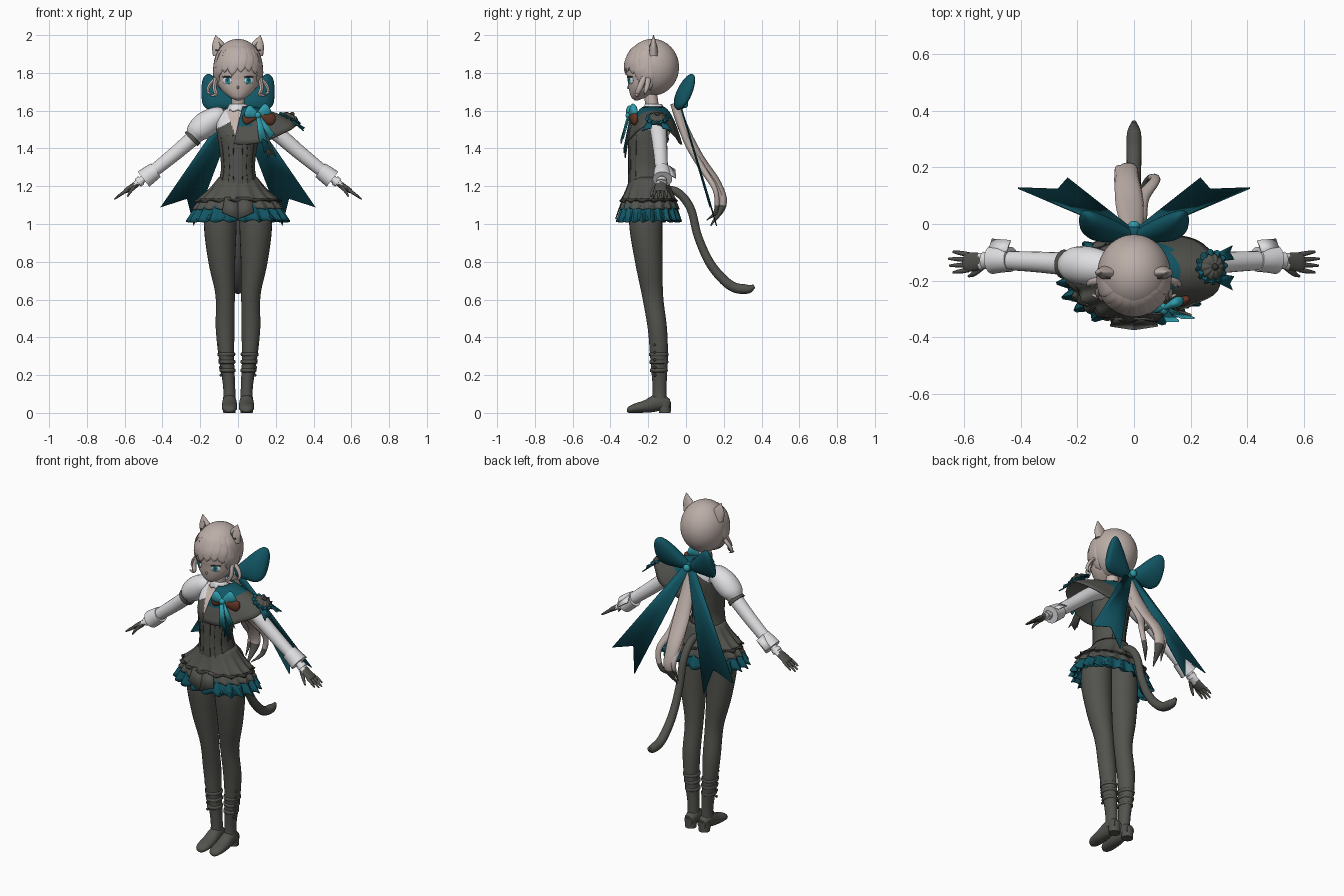
import bpy, bmesh, math
from mathutils import Vector, Matrix

if "Cube" in bpy.data.objects:
    bpy.data.objects.remove(bpy.data.objects["Cube"], do_unlink=True)

X, Y, Z = Vector((1, 0, 0)), Vector((0, 1, 0)), Vector((0, 0, 1))
SIDES = (("right", -1), ("left", 1))
made = []


def material(name, r, g, b):
    mat = bpy.data.materials.new(name)
    mat.use_nodes = True
    mat.diffuse_color = (r, g, b, 1)
    shader = next(n for n in mat.node_tree.nodes if n.type == "BSDF_PRINCIPLED")
    shader.inputs["Base Color"].default_value = (r, g, b, 1)
    shader.inputs["Roughness"].default_value = 0.8
    return mat


CHARCOAL = material("charcoal cloth", .085, .085, .075)
SEAM = material("dark seam", .04, .04, .036)
HAIR = material("ash hair", .50, .42, .39)
SKIN = material("pale skin", .56, .46, .42)
WHITE = material("white cloth", .74, .74, .76)
TEAL = material("deep teal", .006, .095, .13)
CYAN = material("bright teal", .03, .34, .42)
BROWN = material("brown ribbon", .13, .04, .02)


def finish(name, bm, mats, rule=None):
    """Turn a bmesh into an object; rule(centre) picks the material slot."""
    bmesh.ops.recalc_face_normals(bm, faces=bm.faces)
    mesh = bpy.data.meshes.new(name)
    for mat in mats if isinstance(mats, tuple) else (mats,):
        mesh.materials.append(mat)
    if rule:
        for f in bm.faces:
            f.material_index = int(rule(f.calc_center_median()))
    bm.to_mesh(mesh)
    bm.free()
    obj = bpy.data.objects.new(name, mesh)
    bpy.context.collection.objects.link(obj)
    made.append(obj)
    return obj


def spline(pts, sub):
    """Catmull-Rom through points of any dimension."""
    p = [Vector(q) for q in pts]
    p = [p[0] * 2 - p[1]] + p + [p[-1] * 2 - p[-2]]
    out = []
    for a, b, c, d in zip(p, p[1:], p[2:], p[3:]):
        for t in (i / sub for i in range(sub)):
            out.append((b * 2 + (c - a) * t + (a * 2 - b * 5 + c * 4 - d) * t * t
                        + (b * 3 - a - c * 3 + d) * t ** 3) / 2)
    return out + [p[-2]]


def sweep(name, pts, mats, side=X, axis=None, n=20, sub=4, rule=None):
    """Elliptical tube through (x, y, z, half width along side, half depth)."""
    path = spline(pts, sub)
    bm, rings = bmesh.new(), []
    for i, q in enumerate(path):
        ahead, behind = path[min(i + 1, len(path) - 1)], path[max(i - 1, 0)]
        t = axis or (Vector(ahead[:3]) - Vector(behind[:3])).normalized()
        u = (side - t * side.dot(t)).normalized()
        v = t.cross(u)
        a, b = max(q[3], .001), max(q[4], .001)
        turn = [math.tau * k / n for k in range(n)]
        rings.append([bm.verts.new(Vector(q[:3]) + u * a * math.cos(w) + v * b * math.sin(w)) for w in turn])
    for r, s in zip(rings, rings[1:]):
        for k in range(n):
            bm.faces.new((r[k], r[(k + 1) % n], s[(k + 1) % n], s[k]))
    bm.faces.new(rings[0])
    bm.faces.new(rings[-1])
    return finish(name, bm, mats, rule)


def ball(name, loc, size, mat, spin=0):
    bm = bmesh.new()
    bmesh.ops.create_uvsphere(bm, u_segments=24, v_segments=16, radius=1)
    bm.transform(Matrix.Translation(loc) @ Matrix.Rotation(spin, 4, "Z") @ Matrix.Diagonal((*size, 1)))
    return finish(name, bm, mat)


def plate(name, pts, mat):
    bm = bmesh.new()
    bm.faces.new([bm.verts.new(p) for p in pts])
    obj = finish(name, bm, mat)
    obj.modifiers.new("thickness", "SOLIDIFY").thickness = .006


def frill(name, levels, mat, centre, waves, amp, tilt=None):
    """Pleated ring whose waves deepen to the hem; levels are (z, rx, ry)."""
    bm, n, rings = bmesh.new(), waves * 6, []
    for i, (z, rx, ry) in enumerate(spline(levels, 3)):
        depth = amp * i / (len(levels) * 3 - 3)
        ring = []
        for k in range(n):
            w = math.tau * k / n
            g = 1 + depth * math.sin(waves * w)
            ring.append(bm.verts.new((rx * g * math.cos(w), ry * g * math.sin(w), z + depth * .08 * math.cos(waves * w))))
        rings.append(ring)
    for r, s in zip(rings, rings[1:]):
        for k in range(n):
            bm.faces.new((r[k], r[(k + 1) % n], s[(k + 1) % n], s[k]))
    bm.transform(Matrix.Translation(centre) @ (tilt or Matrix()))
    obj = finish(name, bm, mat)
    obj.modifiers.new("thickness", "SOLIDIFY").thickness = .005


# Bodice with white shoulders and an open neckline
body = [(0, -.205, 1.13, .13, .10), (0, -.21, 1.22, .104, .097), (0, -.212, 1.3, .09, .094),
        (0, -.207, 1.4, .1, .1), (0, -.203, 1.47, .11, .104), (0, -.185, 1.53, .115, .088),
        (0, -.168, 1.58, .1, .06), (0, -.165, 1.62, .045, .042)]


def body_colour(c):
    if c.y < -.2 and c.z > 1.43 and abs(c.x) < (c.z - 1.43) * .36:
        return 2
    return c.z > 1.56 - .5 * abs(c.x)


sweep("bodice", body, (CHARCOAL, WHITE, SKIN), axis=Z, n=96, sub=14, rule=body_colour)
for deg in (-145, -120, -104, -76, -60, -35, 60, 120):
    w = math.radians(deg)
    sweep("bodice_seam", [(rx * math.cos(w), y + ry * math.sin(w), z, .002, .002)
                          for x, y, z, rx, ry in body[:5]], SEAM, n=6)
sweep("neck", [(0, -.17, 1.56, .036, .036), (0, -.19, 1.7, .035, .035)], SKIN, axis=Z)
frill("collar", [(1.635, .045, .045), (1.6, .06, .058)], WHITE, (0, -.172, 0), 8, .06)

# Layered skirt
frill("petticoat", [(1.15, .17, .125), (1.08, .225, .147), (1.015, .258, .163)], TEAL, (0, -.196, 0), 20, .08)
frill("petticoat_underlayer", [(1.13, .14, .11), (1.07, .2, .135), (1.025, .235, .145)], TEAL, (0, -.196, 0), 16, .09)
frill("lower_skirt", [(1.18, .13, .11), (1.12, .205, .142), (1.08, .232, .155)], CHARCOAL, (0, -.195, 0), 18, .05)
frill("upper_skirt", [(1.25, .1, .098), (1.18, .155, .12), (1.12, .22, .145)], CHARCOAL, (0, -.198, 0), 14, .06)
frill("skirt_trim", [(1.135, .212, .143), (1.124, .224, .149)], SEAM, (0, -.198, 0), 14, .05)
for s in (-1, 1):
    plate("front_skirt_point", [(0, -.33, 1.14), (s * .07, -.33, 1.14), (s * .085, -.357, 1.06), (0, -.37, 1.025)], CHARCOAL)

# Legs, boots and straps
leg = [(.085, -.205, 1.16, .07, .085), (.094, -.213, 1.0, .086, .088), (.086, -.197, .8, .071, .073),
       (.068, -.177, .62, .051, .056), (.068, -.152, .45, .05, .051), (.062, -.143, .3, .041, .047),
       (.047, -.14, .14, .032, .037), (.046, -.14, .04, .034, .038)]
foot = [(-.085, .045, .026, .028), (-.125, .058, .035, .042), (-.17, .05, .039, .045), (-.22, .034, .041, .033),
        (-.27, .025, .039, .025), (-.3, .018, .028, .018), (-.312, .014, .01, .009)]
for label, s in SIDES:
    sweep(label + "_leg", [(s * x, *r) for x, *r in leg], CHARCOAL, axis=Z, n=28, sub=6)
    sweep(label + "_foot", [(s * .045, *r) for r in foot], CHARCOAL, axis=Y)
    sweep(label + "_heel", [(s * .046, -.112, 0, .032, .031), (s * .046, -.115, .06, .034, .036)], CHARCOAL, axis=Z, sub=2)
    for z, r in ((.31, .047), (.27, .045), (.225, .042)):
        sweep(label + "_boot_strap", [(s * (.037 + z * .08), -.144, z + h, r - d, r + .005 - d)
                                      for h, d in ((-.01, .005), (-.006, 0), (.006, 0), (.01, .005))], CHARCOAL, axis=Z, n=24, sub=2)
    for i in range(5):
        ball(label + "_boot_button", (s * (.09 + i * .003), -.165, .2 + i * .04), (.008,) * 3, SEAM)

# Arms, cuffs and gloved hands
for label, s in SIDES:
    sweep(label + "_sleeve", [(s * .09, -.155, 1.555, .05, .045), (s * .2, -.145, 1.485, .043, .042),
                              (s * .33, -.135, 1.375, .037, .038), (s * .47, -.128, 1.262, .033, .033)], WHITE, side=Y)
    sweep(label + "_cuff", [(s * .435, -.125, 1.285, .044, .044), (s * .47, -.125, 1.26, .047, .048),
                            (s * .5, -.125, 1.237, .052, .05)], WHITE, side=Y)
    plate(label + "_cuff_flap", [(s * .435, -.06, 1.285), (s * .5, -.055, 1.24),
                                 (s * .515, -.1, 1.265), (s * .45, -.1, 1.31)], WHITE)
    sweep(label + "_hand", [(s * .5, -.128, 1.24, .02, .02), (s * .545, -.132, 1.208, .03, .016),
                            (s * .59, -.135, 1.178, .034, .013), (s * .6, -.135, 1.17, .028, .009)],
          (CHARCOAL, WHITE), side=Y, sub=6, rule=lambda c: abs(c.x) < .55)
    sweep(label + "_glove_trim", [(s * .512, -.128, 1.232, .026, .026), (s * .53, -.129, 1.218, .031, .026)], WHITE, side=Y)
    for i in range(4):
        off, reach = (i - 1.5) * .018, (.05, .062, .065, .05)[i]
        sweep(label + "_finger", [(s * .585, -.135 + off, 1.18, .009, .009),
                                  (s * (.59 + reach / 2), -.135 + off * 1.2, 1.18 - reach * .38, .008, .008),
                                  (s * (.59 + reach), -.135 + off * 1.35, 1.18 - reach * .75, .004, .004)], CHARCOAL, side=Y, n=10)
    sweep(label + "_thumb", [(s * .535, -.15, 1.205, .012, .01), (s * .565, -.175, 1.178, .01, .009),
                             (s * .585, -.185, 1.145, .004, .004)], CHARCOAL, side=Y, n=10)
sweep("puff_sleeve", [(-.07, -.16, 1.59, .03, .025), (-.1, -.155, 1.575, .055, .05), (-.16, -.148, 1.535, .068, .068),
                      (-.21, -.145, 1.495, .064, .062), (-.235, -.143, 1.465, .046, .046)], WHITE, side=Y)
sweep("puff_band", [(-.232, -.143, 1.463, .048, .048), (-.248, -.142, 1.448, .052, .05)], CHARCOAL, side=Y)

# Shoulder cape over the left arm
bm, grid = bmesh.new(), []
for i in range(11):
    t = i / 10
    row = []
    for j in range(33):
        w = math.radians(-100 + 200 * j / 32)
        fold = 1 + .02 * t * math.sin(w * 9)
        row.append(bm.verts.new((.03 + (.03 + .26 * t) * math.cos(w) * fold,
                                 -.172 + (.055 + .095 * t ** .7) * math.sin(w) * fold,
                                 1.622 - .03 * t - .06 * t * t - .11 * t * math.sin(w) ** 2)))
    grid.append(row)
for r, q in zip(grid, grid[1:]):
    for j in range(32):
        bm.faces.new((r[j], r[j + 1], q[j + 1], q[j]))
cape = finish("shoulder_cape", bm, (CHARCOAL, TEAL), lambda c: (c.x - .03) ** 2 + (c.y + .172) ** 2 * 1.2 < .018)
cape.modifiers.new("thickness", "SOLIDIFY").thickness = .008

# Rosette on the cape with ribbon tails
tilt = Matrix.Rotation(math.radians(28), 4, "Y")
rose = Vector((.275, -.152, 1.56))
frill("rosette_ruffle", [(.01, .02, .02), (.005, .045, .045), (0, .06, .06)], TEAL, rose, 12, .08, tilt)
frill("rosette_centre", [(.024, .004, .004), (.02, .03, .03), (.005, .046, .046)], CHARCOAL, rose, 10, .05, tilt)
ball("rosette_bead", rose + Vector((.012, 0, .022)), (.012,) * 3, SEAM)
for d in (-1, 1):
    plate("rosette_tail", [(.28, -.155 + d * .02, 1.555), (.355, -.155 + d * .03, 1.51), (.34, -.155 + d * .055, 1.505),
                           (.35, -.155 + d * .08, 1.495), (.29, -.155 + d * .05, 1.545)], TEAL)

# Chest bow
knot = Vector((.105, -.3, 1.575))


def chest_loop(name, dx, dy, dz, size, mat):
    steps = ((0, .3), (.35, .7), (.75, 1), (.95, .9), (1.04, .55), (1.08, .1))
    sweep(name, [(*(knot + Vector((dx, dy, dz)) * k), size * g, size * g * .5) for k, g in steps], mat, side=Z)


chest_loop("bow_loop_inner", -.062, 0, .025, .034, CYAN)
chest_loop("bow_loop_outer", .058, .03, .035, .036, CYAN)
chest_loop("bow_under_inner", -.075, .015, -.025, .028, BROWN)
chest_loop("bow_under_outer", .085, .035, -.025, .032, BROWN)
ball("bow_knot", knot, (.018, .02, .018), CYAN)
for name, dx, dz, mat, dy in (("inner", .03, -.15, CYAN, -.005), ("outer", .085, -.125, CYAN, .005),
                              ("middle", .055, -.2, TEAL, .01), ("long", .075, -.225, CHARCOAL, .016)):
    end = knot + Vector((dx, -.035 + dy, dz))
    top = knot + Vector((0, dy, 0))
    plate("bow_tail_" + name, [top - X * .01, top + X * .01, end + X * .024, end + Z * .025, end - X * .022], mat)

# Head
sweep("face", [(0, -.262, 1.655, .012, .01), (0, -.25, 1.672, .046, .04), (0, -.225, 1.71, .089, .077),
               (0, -.205, 1.76, .113, .104), (0, -.19, 1.83, .12, .122), (0, -.185, 1.92, .07, .07)], SKIN, axis=Z, n=36, sub=6)
ball("nose", (0, -.304, 1.723), (.006, .009, .009), SKIN)
ball("mouth", (0, -.289, 1.692), (.012, .005, .002), BROWN)
for label, s in SIDES:
    spin = s * .5
    ball(label + "_eye_white", (s * .057, -.293, 1.76), (.027, .006, .02), WHITE, spin)
    ball(label + "_iris", (s * .055, -.297, 1.76), (.017, .005, .019), CYAN, spin)
    ball(label + "_pupil", (s * .055, -.3, 1.763), (.009, .004, .012), TEAL, spin)
    ball(label + "_lash", (s * .058, -.297, 1.779), (.03, .007, .004), SEAM, spin)

# Hair cap with an opening for the face, plus side-parted fringe locks
skull = Vector((0, -.178, 1.83))
bm = bmesh.new()
bmesh.ops.create_uvsphere(bm, u_segments=48, v_segments=32, radius=1)
bm.transform(Matrix.Translation(skull) @ Matrix.Diagonal((.13, .141, .15, 1)))
gone = [f for f in bm.faces if f.calc_center_median().y < -.19 and f.calc_center_median().z < 1.805]
bmesh.ops.delete(bm, geom=gone, context="FACES")
finish("hair_cap", bm, HAIR)
for az, low in ((-82, -50), (-66, -38), (-50, -17), (-33, -10), (-14, -16), (6, -10),
                (25, -8), (44, -13), (64, -36), (82, -52)):
    lock = []
    for k, width, lift in ((0, .02, .93), (.3, .034, .975), (.65, .036, 1), (.88, .022, 1.015), (1, .002, 1.01)):
        e, w = math.radians(62 + (low - 62) * k), math.radians(15 + (az - 15) * (.8 + .2 * k))
        lock.append((lift * .132 * math.cos(e) * math.sin(w), skull.y - lift * .143 * math.cos(e) * math.cos(w),
                     skull.z + lift * .15 * math.sin(e), width, .006))
    sweep("fringe_lock", lock, HAIR, side=Vector((math.cos(math.radians(az)), math.sin(math.radians(az)), 0)), n=14, sub=6)
for label, s in SIDES:
    sweep(label + "_side_lock", [(s * .115, -.22, 1.78, .015, .012), (s * .125, -.245, 1.72, .016, .012),
                                 (s * .115, -.26, 1.685, .012, .01), (s * .15, -.25, 1.68, .003, .003)], HAIR, side=Y, n=10)
    sweep(label + "_curl", [(s * .12, -.2, 1.77, .014, .01), (s * .15, -.205, 1.735, .013, .01),
                            (s * .16, -.215, 1.7, .009, .008), (s * .14, -.22, 1.685, .002, .002)], HAIR, side=Y, n=10)
    sweep(label + "_cat_ear", [(s * .083, -.172, 1.89, .05, .028), (s * .1, -.172, 1.945, .037, .018),
                               (s * .118, -.172, 2.0, .002, .002)], HAIR, axis=Z)
    plate(label + "_inner_ear", [(s * .066, -.202, 1.925), (s * .119, -.192, 1.915), (s * .116, -.178, 1.98)], CHARCOAL)

# Ponytail strands with dark tips
strands = [[(0, -.06, 1.64, .025, .025), (-.005, -.01, 1.5, .04, .028), (-.015, .07, 1.35, .05, .026),
            (-.025, .165, 1.21, .042, .024), (-.02, .195, 1.1, .03, .02), (-.03, .13, .99, .003, .003)],
           [(.01, -.05, 1.6, .02, .02), (.02, .01, 1.43, .025, .02), (.03, .09, 1.29, .024, .018),
            (.075, .155, 1.18, .018, .014), (.055, .16, 1.07, .014, .012), (.01, .11, 1.02, .002, .002)],
           [(-.01, -.05, 1.6, .02, .02), (-.03, .03, 1.42, .025, .02), (-.045, .13, 1.24, .024, .018),
            (-.05, .195, 1.14, .018, .015), (-.06, .16, 1.02, .002, .002)]]
for pts in strands:
    sweep("ponytail_strand", pts, (HAIR, CHARCOAL), n=14, sub=6, rule=lambda c: c.z < 1.1)

# Large back bow and its streamers
for label, s in SIDES:
    sweep(label + "_back_bow_loop", [(s * .005, -.04, 1.635, .022, .015), (s * .05, -.03, 1.655, .05, .03),
                                     (s * .1, -.018, 1.68, .08, .038), (s * .145, -.006, 1.698, .1, .038),
                                     (s * .172, .004, 1.702, .093, .03), (s * .188, .01, 1.7, .066, .02),
                                     (s * .194, .012, 1.7, .02, .006)], TEAL, side=Vector((0, .4, 1)), axis=X * s, n=28)
    plate(label + "_streamer", [(s * .035, -.03, 1.635), (s * .41, .13, 1.09), (s * .27, .125, 1.135),
                                (s * .235, .165, .99), (0, -.02, 1.61)], TEAL)
ball("back_bow_knot", (0, -.03, 1.635), (.028, .026, .03), TEAL)
ball("back_bow_bead", (0, -.005, 1.635), (.021, .016, .021), CYAN)

# Tail
sweep("tail", [(0, -.12, 1.19, .018, .018), (0, -.04, 1.165, .022, .022), (0, .025, 1.08, .022, .022),
               (0, .065, .93, .022, .022), (0, .135, .78, .024, .024), (0, .235, .675, .026, .026),
               (0, .32, .655, .025, .025), (0, .362, .67, .008, .01)], CHARCOAL, sub=6)

# Smooth shading with sharp creases kept
bpy.ops.object.select_all(action="DESELECT")
for obj in made:
    obj.select_set(True)
bpy.context.view_layer.objects.active = made[0]
bpy.ops.object.shade_smooth_by_angle(angle=math.radians(40))
